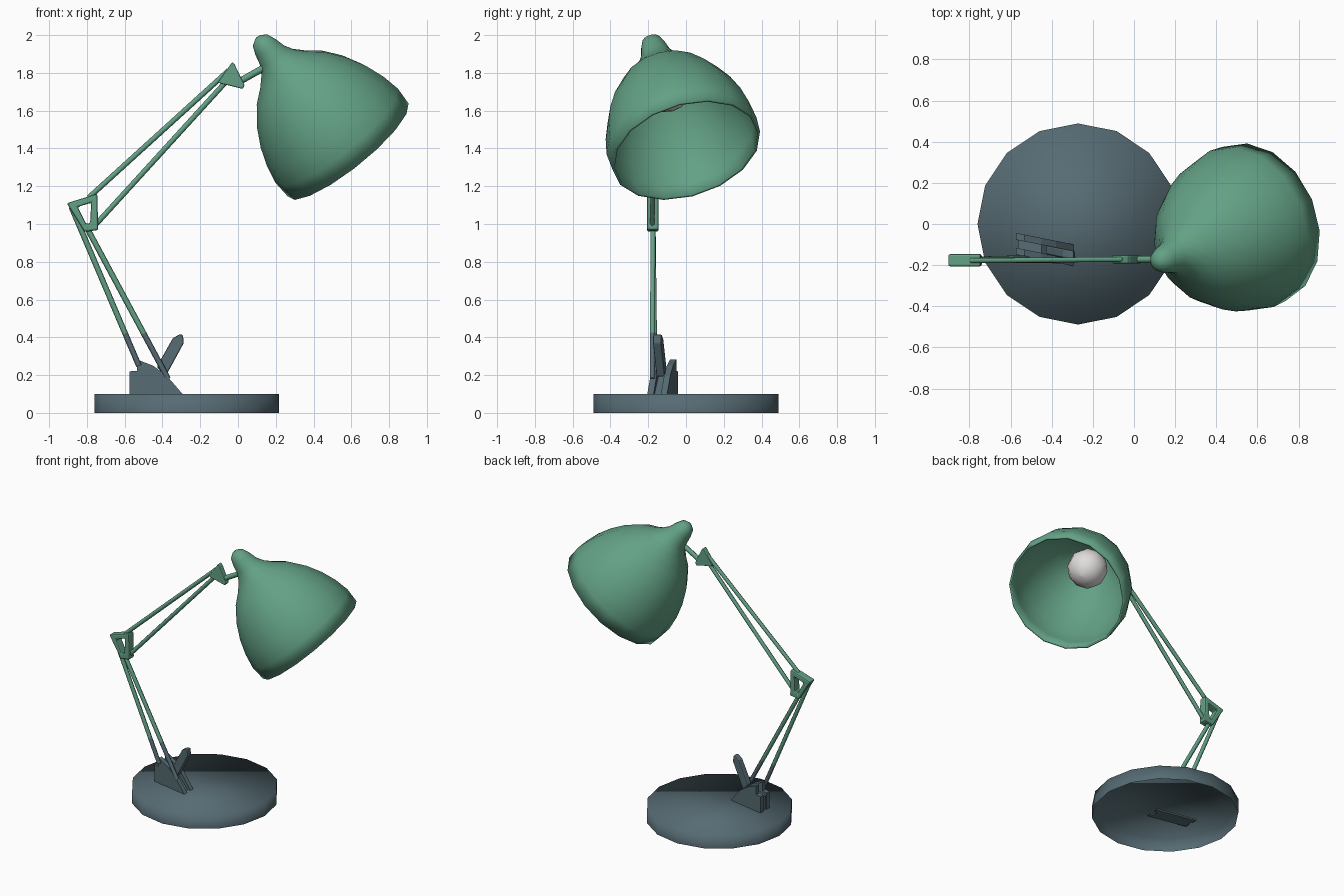
import bpy, bmesh, math
from mathutils import Vector

if "Cube" in bpy.data.objects:
    bpy.data.objects.remove(bpy.data.objects["Cube"])


def material(name, rgb):
    m = bpy.data.materials.new(name)
    m.diffuse_color = (*rgb, 1)
    m.use_nodes = True
    m.node_tree.nodes["Principled BSDF"].inputs["Base Color"].default_value = m.diffuse_color
    return m


GREEN = material("green_paint", (0.125, 0.355, 0.235))
SLATE = material("slate_metal", (0.093, 0.148, 0.172))
WHITE = material("bulb_white", (0.75, 0.72, 0.72))


def make(name, verts, faces, mat, angle=None):
    me = bpy.data.meshes.new(name)
    me.from_pydata([tuple(v) for v in verts], [], faces)
    bm = bmesh.new()
    bm.from_mesh(me)
    bmesh.ops.recalc_face_normals(bm, faces=bm.faces)
    bm.to_mesh(me)
    bm.free()
    me.materials.append(mat)
    ob = bpy.data.objects.new(name, me)
    bpy.context.collection.objects.link(ob)
    if angle:
        bpy.ops.object.select_all(action='DESELECT')
        bpy.context.view_layer.objects.active = ob
        ob.select_set(True)
        bpy.ops.object.shade_smooth_by_angle(angle=math.radians(angle))
    return ob


def lathe(name, origin, axis, profile, n, mat, angle=60, cap_start=False, cap_end=False):
    """Revolve (distance, radius) points about an axis."""
    axis = Vector(axis).normalized()
    q = Vector((0, 0, 1)).rotation_difference(axis)
    verts = [Vector(origin) + q @ Vector((r * math.cos(math.tau * k / n),
                                          r * math.sin(math.tau * k / n), t))
             for t, r in profile for k in range(n)]
    faces = [(i * n + k, i * n + (k + 1) % n, (i + 1) * n + (k + 1) % n, (i + 1) * n + k)
             for i in range(len(profile) - 1) for k in range(n)]
    if cap_start:
        faces.append(tuple(range(n)))
    if cap_end:
        faces.append(tuple(range((len(profile) - 1) * n, len(profile) * n)))
    return make(name, verts, faces, mat, angle)


def rod(name, a, b, r, mat, n=6):
    a, b = Vector(a), Vector(b)
    return lathe(name, a, b - a, [(0, r), ((b - a).length, r)], n, mat, 70, True, True)


def plate(name, outline, y, thick, mat, slope=0.0, hole=None):
    """Extrude an x-z outline along y, optionally skewed in plan or with a hole."""
    n = len(outline)
    pts = outline + (hole or [])
    m = len(pts)
    verts = [(x, y + s * thick / 2 + slope * (x + 0.43), z) for s in (-1, 1) for x, z in pts]
    faces = []
    for i in range(n):
        j = (i + 1) % n
        faces.append((i, j, m + j, m + i))
        if hole:
            faces += [(n + i, n + j, m + n + j, m + n + i),
                      (i, j, n + j, n + i), (m + i, m + j, m + n + j, m + n + i)]
    if not hole:
        faces += [tuple(range(n)), tuple(range(m, 2 * m))]
    return make(name, verts, faces, mat)


def bevel(ob, width):
    b = ob.modifiers.new("bevel", 'BEVEL')
    b.width = width
    b.segments = 2
    b.limit_method = 'ANGLE'


# base: round shell, open underneath, smooth all over
lathe("base", (-0.272, 0, 0), (0, 0, 1), [(0, 0.489), (0.1, 0.489)], 16, SLATE, 179, cap_end=True)

# bracket: two tall cheeks with a lower filler between them
cheek = [(-0.575, 0.09), (-0.575, 0.22), (-0.535, 0.222), (-0.535, 0.283),
         (-0.45, 0.25), (-0.38, 0.2), (-0.285, 0.09)]
filler = [(-0.565, 0.09), (-0.565, 0.2), (-0.45, 0.22), (-0.31, 0.09)]
for tag, off in (("front", -0.036), ("rear", 0.036)):
    plate(f"bracket_cheek_{tag}", cheek, -0.125 + off, 0.033, SLATE, -0.2)
plate("bracket_filler", filler, -0.125, 0.04, SLATE, -0.2)

# handle
handle = [(-0.43, 0.245), (-0.345, 0.395), (-0.312, 0.415), (-0.292, 0.415),
          (-0.287, 0.37), (-0.385, 0.19)]
bevel(plate("handle", handle, -0.125, 0.045, SLATE, -0.2), 0.008)

# lower arm rods: slate at the foot, green above
for i, (a, b) in enumerate([((-0.525, -0.165, 0.25), (-0.882, -0.175, 1.09)),
                            ((-0.37, -0.178, 0.18), (-0.80, -0.175, 0.98))]):
    a, b = Vector(a), Vector(b)
    mid = a.lerp(b, (0.42 - a.z) / (b.z - a.z))
    rod(f"lower_rod_foot_{i}", a, mid, 0.015, SLATE)
    rod(f"lower_rod_{i}", mid, b, 0.015, GREEN)

# elbow: open four-sided frame
elbow = plate("elbow_frame", [(-0.907, 1.11), (-0.745, 1.16), (-0.74, 0.968), (-0.812, 0.958)],
              -0.176, 0.06, GREEN,
              hole=[(-0.848, 1.09), (-0.777, 1.113), (-0.783, 1.005), (-0.802, 0.998)])
bevel(elbow, 0.012)

# upper arm rods
rod("upper_rod_0", (-0.79, -0.178, 1.14), (-0.05, -0.172, 1.812), 0.014, GREEN)
rod("upper_rod_1", (-0.755, -0.178, 0.995), (-0.06, -0.172, 1.757), 0.014, GREEN)

# head joint: small triangle and the link to the shade
tri = plate("head_joint", [(-0.108, 1.748), (-0.03, 1.858), (-0.018, 1.845),
                           (0.035, 1.735), (0.025, 1.715)], -0.172, 0.04, GREEN)
bevel(tri, 0.006)
rod("head_link", (0.0, -0.172, 1.75), (0.16, -0.17, 1.84), 0.018, GREEN)

# shade: bell revolved about a tilted axis, open at the rim
rim = Vector((0.583, 0.0, 1.392))
back = Vector((-0.607, -0.24, 0.757)).normalized()
bell = [(0, 0.405), (0.1, 0.41), (0.2, 0.39), (0.3, 0.355), (0.4, 0.303), (0.5, 0.228),
        (0.56, 0.158), (0.61, 0.112), (0.66, 0.083), (0.72, 0.068), (0.765, 0.05),
        (0.787, 0.018)]
shade = lathe("shade", rim, back, bell, 16, GREEN, 60, cap_end=True)
shell = shade.modifiers.new("shell", 'SOLIDIFY')
shell.thickness = 0.014
shell.offset = -1

# bulb: low-poly globe inside the shade
R = 0.135
globe = [(R * -math.cos(math.pi * i / 8), max(0.004, R * math.sin(math.pi * i / 8)))
         for i in range(9)]
lathe("bulb", rim + back * 0.44, back, globe, 10, WHITE, 60, True, True)
lathe("bulb_socket", rim + back * 0.54, back, [(0, 0.06), (0.16, 0.05)], 10, GREEN, 60, True, True)
